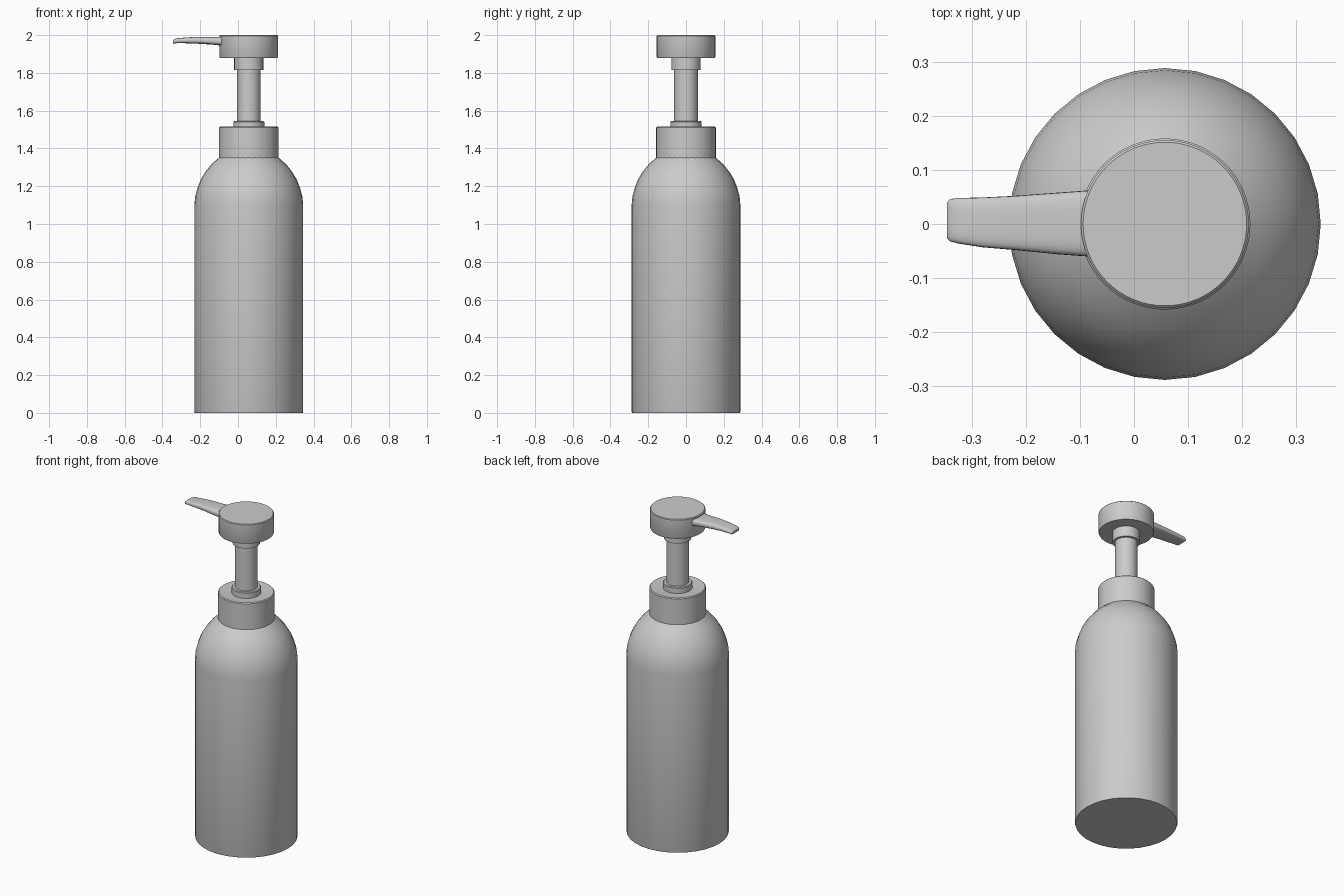
import bpy, bmesh, math

if "Cube" in bpy.data.objects:
    bpy.data.objects.remove(bpy.data.objects["Cube"])

CX = 0.057  # bottle axis


def finish(name, bm, angle=40):
    bmesh.ops.recalc_face_normals(bm, faces=bm.faces)
    me = bpy.data.meshes.new(name)
    bm.to_mesh(me)
    bm.free()
    ob = bpy.data.objects.new(name, me)
    bpy.context.collection.objects.link(ob)
    bpy.ops.object.select_all(action='DESELECT')
    ob.select_set(True)
    bpy.context.view_layer.objects.active = ob
    bpy.ops.object.shade_smooth_by_angle(angle=math.radians(angle))
    return ob


def skin(name, rings):
    """Bridge equal-length closed rings and cap both ends."""
    bm = bmesh.new()
    vs = [[bm.verts.new(p) for p in r] for r in rings]
    n = len(vs[0])
    for a, b in zip(vs, vs[1:]):
        for i in range(n):
            j = (i + 1) % n
            bm.faces.new((a[i], a[j], b[j], b[i]))
    bm.faces.new(vs[0][::-1])
    bm.faces.new(vs[-1])
    return finish(name, bm)


def lathe(name, profile, n=32):
    return skin(name, [[(CX + r * math.cos(2 * math.pi * i / n),
                         r * math.sin(2 * math.pi * i / n), z)
                        for i in range(n)] for r, z in profile])


# Bottle body with rounded shoulder
lathe("bottle_body", [(0.286, 0), (0.288, 0.006), (0.288, 1.10), (0.284, 1.145),
                      (0.272, 1.19), (0.254, 1.236), (0.23, 1.276),
                      (0.196, 1.318), (0.157, 1.352)])
# Screw collar and the small ring seated on it
lathe("collar", [(0.158, 1.33), (0.158, 1.51), (0.153, 1.515), (0.08, 1.508)], 64)
lathe("collar_ring", [(0.082, 1.50), (0.082, 1.541), (0.078, 1.545)], 48)
# Pump stem and the sleeve below the head
lathe("pump_stem", [(0.063, 1.53), (0.063, 1.83)], 48)
lathe("pump_sleeve", [(0.077, 1.815), (0.077, 1.89)], 48)
# Pump head
lathe("pump_head", [(0.153, 1.88), (0.155, 1.884), (0.155, 1.996), (0.151, 2.0)], 64)


# Nozzle: superellipse sections tapering to a drooping tip
def section(x, yc, hw, zc, hh, n=28, p=0.6):
    pts = []
    for i in range(n):
        a = 2 * math.pi * i / n
        c, s = math.cos(a), math.sin(a)
        pts.append((x, yc + hw * math.copysign(abs(c) ** p, c),
                    zc + hh * math.copysign(abs(s) ** p, s)))
    return pts


skin("nozzle", [section(*s) for s in [
    (-0.03, 0.001, 0.068, 1.965, 0.028),
    (-0.085, 0.001, 0.061, 1.967, 0.023),
    (-0.14, 0.001, 0.057, 1.970, 0.020),
    (-0.22, 0.002, 0.050, 1.973, 0.018),
    (-0.28, 0.003, 0.046, 1.972, 0.015),
    (-0.325, 0.006, 0.042, 1.970, 0.013),
    (-0.340, 0.007, 0.039, 1.966, 0.011),
    (-0.345, 0.007, 0.034, 1.965, 0.007)]])
